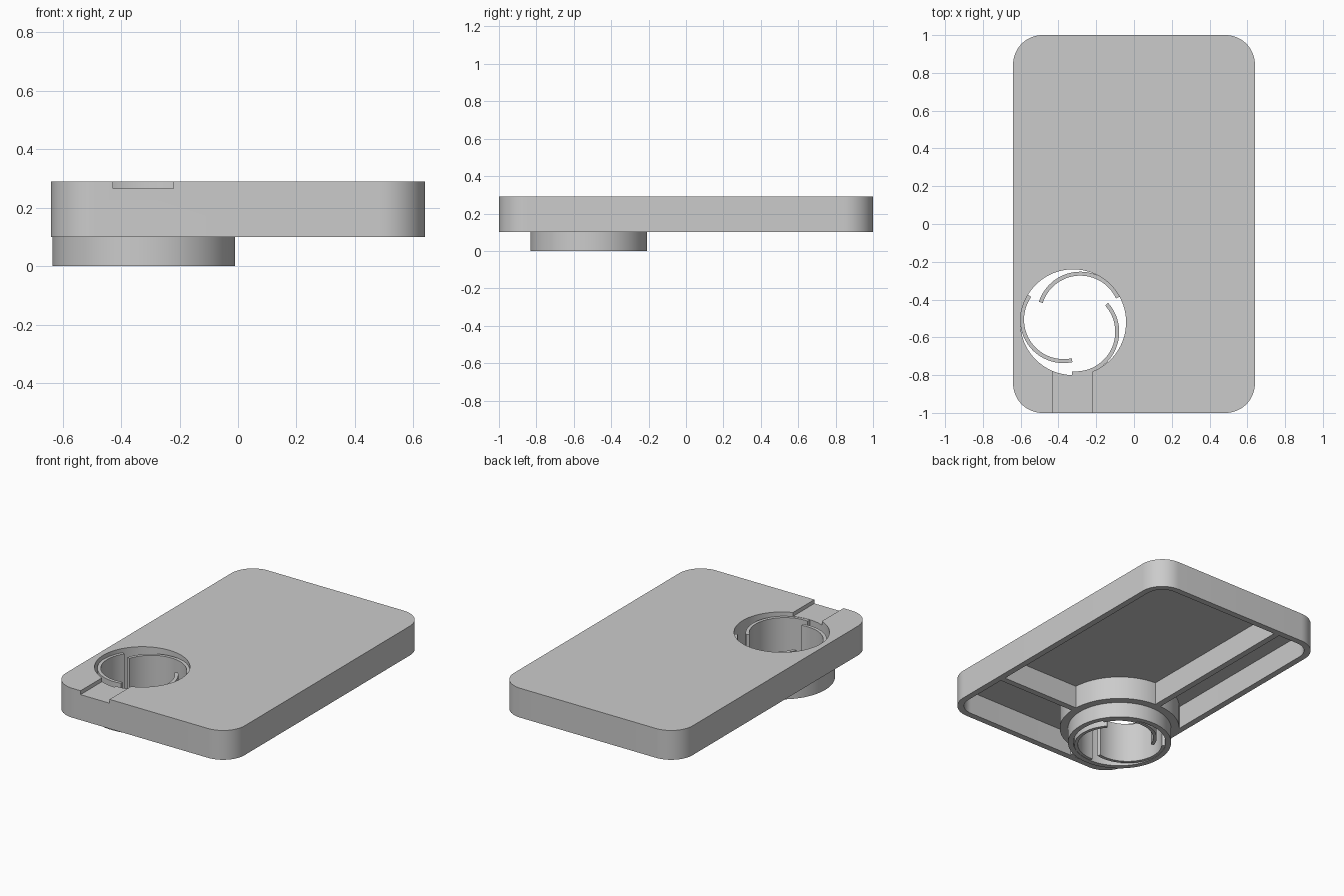
import bpy, bmesh, math

if "Cube" in bpy.data.objects:
    bpy.data.objects.remove(bpy.data.objects["Cube"])

grey = bpy.data.materials.new("light_grey")
grey.use_nodes = True
colour = (0.6, 0.6, 0.6, 1)
grey.diffuse_color = colour
grey.node_tree.nodes["Principled BSDF"].inputs["Base Color"].default_value = colour

HOLE = (-0.322, -0.52)
HOLE_R = 0.28
BASE, FLOOR, SLOT, TOP = 0.1, 0.25, 0.265, 0.29


def prism(name, outline, z0, z1):
    """Extrude a flat outline between two heights."""
    bm = bmesh.new()
    face = bm.faces.new([bm.verts.new((x, y, z0)) for x, y in outline])
    geom = bmesh.ops.extrude_face_region(bm, geom=[face])["geom"]
    bmesh.ops.translate(bm, vec=(0, 0, z1 - z0),
                        verts=[v for v in geom if isinstance(v, bmesh.types.BMVert)])
    bmesh.ops.recalc_face_normals(bm, faces=bm.faces)
    mesh = bpy.data.meshes.new(name)
    bm.to_mesh(mesh)
    bm.free()
    mesh.materials.append(grey)
    obj = bpy.data.objects.new(name, mesh)
    bpy.context.collection.objects.link(obj)
    return obj


def arc(centre, r, a0, a1, n):
    return [(centre[0] + r * math.cos(math.radians(a0 + (a1 - a0) * i / n)),
             centre[1] + r * math.sin(math.radians(a0 + (a1 - a0) * i / n)))
            for i in range(n + 1)]


def circle(r):
    return arc(HOLE, r, 0, 360, 96)[:-1]


def rounded(hx, hy, r):
    pts = []
    for k, (sx, sy) in enumerate([(1, 1), (-1, 1), (-1, -1), (1, -1)]):
        pts += arc((sx * (hx - r), sy * (hy - r)), r, 90 * k, 90 * k + 90, 16)
    return pts


def rect(x0, x1, y0, y1):
    return [(x0, y0), (x1, y0), (x1, y1), (x0, y1)]


def activate(obj):
    bpy.ops.object.select_all(action="DESELECT")
    obj.select_set(True)
    bpy.context.view_layer.objects.active = obj


def combine(obj, tool, operation="DIFFERENCE"):
    """Apply a boolean and discard the tool."""
    mod = obj.modifiers.new("bool", "BOOLEAN")
    mod.operation, mod.solver, mod.object = operation, "EXACT", tool
    activate(obj)
    bpy.ops.object.modifier_apply(modifier=mod.name)
    bpy.data.objects.remove(tool)


def smooth(obj):
    activate(obj)
    bpy.ops.object.shade_smooth_by_angle(angle=math.radians(30))


# Underside cavity, keeping the round boss and the two crossing ribs solid
cavity = prism("cavity", rounded(0.60, 0.96, 0.115), BASE - 0.1, FLOOR)
rib = 0.02
for name, shape in (("boss", circle(0.362)),
                    ("long_rib", rect(HOLE[0] - rib, HOLE[0] + rib, -1.2, 1.2)),
                    ("cross_rib", rect(-1, 1, HOLE[1] - rib, HOLE[1] + rib))):
    combine(cavity, prism(name, shape, BASE - 0.2, TOP + 0.1))

# Shell with lower collar, through hole and shallow front channel
body = prism("body", rounded(0.64, 1.0, 0.155), BASE, TOP)
combine(body, cavity)
combine(body, prism("collar", circle(0.3125), 0, 0.2), "UNION")
combine(body, prism("hole", circle(HOLE_R), -0.1, TOP + 0.1))
combine(body, prism("channel", rect(-0.428, -0.22, -1.1, -0.62), SLOT, TOP + 0.1))
smooth(body)

# Three curved spring blades, tangent to the inside of the hole
for i in range(3):
    a = 45 - 120 * i
    c = (HOLE[0] + 0.053 * math.cos(math.radians(a)),
         HOLE[1] + 0.053 * math.sin(math.radians(a)))
    outline = arc(c, 0.23, a - 20, a + 117, 32) + arc(c, 0.209, a + 117, a - 20, 32)
    smooth(prism(f"spring_blade_{i + 1}", outline, 0.002, SLOT - 0.002))
